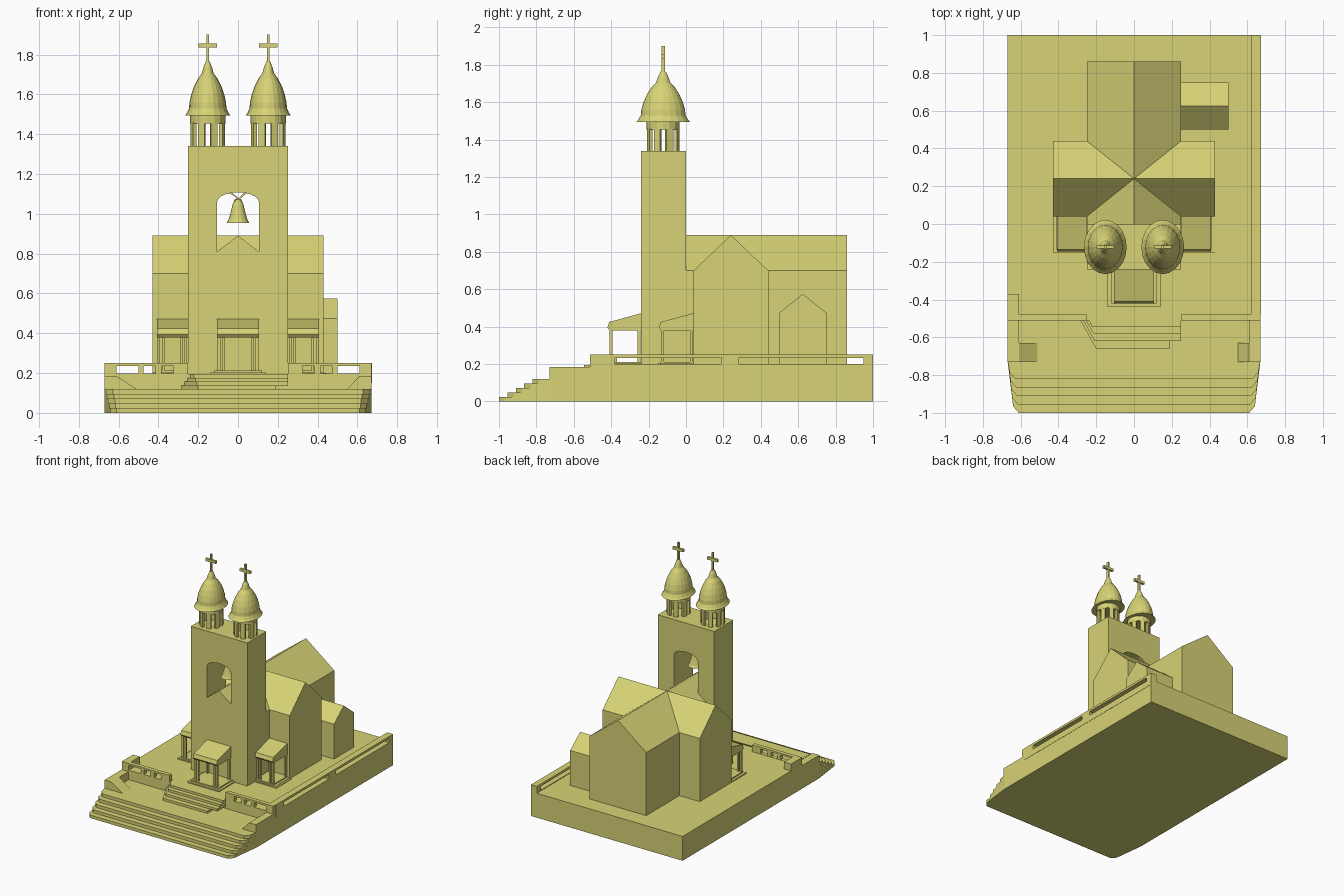
import bpy, bmesh, math
from mathutils import Matrix, Vector

if "Cube" in bpy.data.objects:
    bpy.data.objects.remove(bpy.data.objects["Cube"])

mat = bpy.data.materials.new("pale_yellow")
mat.diffuse_color = (0.68, 0.65, 0.18, 1)
mat.use_nodes = True
mat.node_tree.nodes["Principled BSDF"].inputs["Base Color"].default_value = mat.diffuse_color


def add(name, mesh):
    ob = bpy.data.objects.new(name, mesh)
    mesh.materials.clear()
    mesh.materials.append(mat)
    for p in mesh.polygons:
        p.use_smooth = False
        p.material_index = 0
    bpy.context.collection.objects.link(ob)
    return ob


def box(name, x0, x1, y0, y1, z0, z1, turn=0):
    bm = bmesh.new()
    bmesh.ops.create_cube(bm, size=1)
    c = Vector(((x0 + x1) / 2, (y0 + y1) / 2, (z0 + z1) / 2))
    size = Matrix.Diagonal((x1 - x0, y1 - y0, z1 - z0, 1))
    bm.transform(Matrix.Translation(c) @ Matrix.Rotation(turn, 4, 'Z') @ size)
    me = bpy.data.meshes.new(name)
    bm.to_mesh(me)
    bm.free()
    return add(name, me)


def prism(name, axis, a, b, outline, holes=()):
    """Filled outline (with holes) extruded along an axis from a to b."""
    cu = bpy.data.curves.new(name, 'CURVE')
    cu.dimensions = '2D'
    cu.fill_mode = 'BOTH'
    cu.extrude = (b - a) / 2
    for pts in (outline, *holes):
        sp = cu.splines.new('POLY')
        sp.points.add(len(pts) - 1)
        for p, (u, v) in zip(sp.points, pts):
            p.co = (u, v, 0, 1)
        sp.use_cyclic_u = True
    tmp = bpy.data.objects.new(name + "_curve", cu)
    bpy.context.collection.objects.link(tmp)
    dg = bpy.context.evaluated_depsgraph_get()
    me = bpy.data.meshes.new_from_object(tmp.evaluated_get(dg))
    bpy.data.objects.remove(tmp)
    m = (a + b) / 2
    rows = {'x': ((0, 0, 1, m), (1, 0, 0, 0), (0, 1, 0, 0)),
            'y': ((1, 0, 0, 0), (0, 0, -1, m), (0, 1, 0, 0)),
            'z': ((1, 0, 0, 0), (0, 1, 0, 0), (0, 0, 1, m))}[axis]
    me.transform(Matrix((*rows, (0, 0, 0, 1))))
    me.name = name
    return add(name, me)


def lathe(name, x, y, profile, n, stretch=1):
    bm = bmesh.new()
    rings = [[bm.verts.new((x + r * math.cos(2 * math.pi * i / n),
                            y + r * stretch * math.sin(2 * math.pi * i / n), z))
              for i in range(n)] for r, z in profile]
    for lo, hi in zip(rings, rings[1:]):
        for i in range(n):
            j = (i + 1) % n
            bm.faces.new((lo[i], lo[j], hi[j], hi[i]))
    bm.faces.new(rings[0][::-1])
    bm.faces.new(rings[-1])
    me = bpy.data.meshes.new(name)
    bm.to_mesh(me)
    bm.free()
    return add(name, me)


def rect(u0, u1, v0, v1):
    return [(u0, v0), (u1, v0), (u1, v1), (u0, v1)]


def gable(c, w, z0, eave, ridge):
    return [(c - w, z0), (c + w, z0), (c + w, eave), (c, ridge), (c - w, eave)]


T = 0.195  # terrace height

# Terrace and wide front steps
box("terrace", -.67, .67, -.51, 1, 0, T)
for i in range(5):
    yf, w = -1 + .045 * i, .64 + .0045 * i
    half = [(.67, -.51), (.67, -.72), (w, yf + .035), (w - .03, yf)]
    prism("front_step", 'z', .024 * i, .024 * (i + 1),
          half + [(-x, y) for x, y in half[::-1]])

# Central stairs up to the terrace
for i in range(4):
    yf, xr = (-.66, -.62, -.58, -.545)[i], (.19 if i == 0 else .25)
    prism("centre_step", 'z', .12 + .01875 * i, .12 + .01875 * (i + 1),
          [(-.29 + .015 * i, -.5), (-.2 - .007 * i, yf), (xr, yf), (xr, -.5)])

# Pierced front walls, side blocks and wedges
for s, w in ((-1, .1), (1, .06)):
    def fx(a, b):
        return sorted((s * a, s * b))
    holes = [rect(*fx(a, b), T + .002, .235)
             for a, b in ((.325, .385), (.415, .475), (.50, .61))]
    prism("front_wall", 'y', -.512, -.48, rect(*fx(.25, .67), .12, .25), holes)
    box("end_block", *fx(.61, .67), -.73, -.51, .12, .185)
    prism("wedge", 'y', -.73, -.63,
          [(s * .61, .12), (s * .61, .185), (s * (.61 - w), .12)])
box("left_return_wall", -.67, -.61, -.48, -.37, T, .25)
prism("right_wall", 'x', .62, .672, rect(-.48, 1, .15, .25),
      [rect(-.38, .19, .2, .232), rect(.28, .95, .2, .232)])

# Church body: nave, transept and side room
prism("nave", 'y', 0, .86, gable(0, .25, T, .70, .89))
prism("transept", 'x', -.43, .43, gable(.24, .2, T, .70, .89))
prism("side_room", 'x', .25, .5, gable(.625, .125, T, .475, .575))

# Front tower with arched bell opening
arch = [(.105 * math.cos(t), 1.06 + .048 * math.sin(t))
        for t in (math.pi * i / 10 for i in range(11))]
prism("tower", 'y', -.24, 0, rect(-.25, .25, T, 1.34),
      [[(-.105, .81), (0, .89), (.105, .81)] + arch])

# Bell and its crossed hanger
lathe("bell", 0, -.12, [(.056, .955), (.046, .975), (.036, 1.01), (.028, 1.045),
                        (.018, 1.07), (.006, 1.08)], 16)
for s in (-1, 1):
    prism("bell_hanger", 'y', -.135, -.105,
          [(s * .045, 1.105), (s * .028, 1.105), (-s * .014, 1.055), (-s * .02, 1.065)])

# Twin belfries: pillars, ring, stretched dome and cross
dome = [(.085, 1.497), (.113, 1.495), (.104, 1.508), (.094, 1.53), (.092, 1.56),
        (.083, 1.60), (.069, 1.64), (.049, 1.68), (.030, 1.705), (.022, 1.735),
        (.010, 1.765)]
for s in (-1, 1):
    cx, cy = s * .152, -.122
    for k in range(8):
        a = math.pi / 4 * (k + .5)
        px, py = cx + .077 * math.cos(a), cy + .077 * math.sin(a)
        box("belfry_pillar", px - .009, px + .009, py - .017, py + .017,
            1.34, 1.46, a)
    lathe("belfry_ring", cx, cy, [(.088, 1.455), (.088, 1.50)], 16)
    lathe("dome", cx, cy, dome, 20, 1.27)
    box("cross_post", cx - .006, cx + .006, cy - .009, cy + .009, 1.75, 1.9)
    box("cross_bar", cx - .046, cx + .046, cy - .009, cy + .009, 1.835, 1.856)


# Porches: lean-to roof on slim posts
def porch(name, cx, w, yf, yb):
    prism(name + "_roof", 'x', cx - w, cx + w,
          [(yf + .012, .38), (yf, .395), (yf + .01, .425), (yb, .472),
           (yb, .42), (yf + .03, .40), (yf + .03, .38)])
    for s in (-1, 1):
        x = cx + s * (w - .01)
        box(name + "_beam", x - .01, x + .01, yf + .012, yb, .38, .425)
        prism(name + "_gusset", 'x', x - .01, x + .01,
              [(yf + .015, .42), (yb, .42), (yb, .468)])
        for dx, y in ((0, yf + .02), (-.022, yf + .02), (0, yb - .01)):
            px = x + s * dx
            box(name + "_post", px - .007, px + .007, y - .008, y + .008, T, .40)


porch("main_porch", 0, .105, -.42, -.24)
box("main_porch_step", -.14, .14, -.44, -.24, T, .203)
box("main_porch_floor", -.12, .12, -.42, -.24, T, .212)
for s in (-1, 1):
    porch("side_porch", s * .33, .078, -.145, .04)
    x0, x1 = sorted((s * .25, s * .43))
    box("side_porch_step", x0, x1, -.15, .04, T, .203)
    x0, x1 = sorted((s * .25, s * .41))
    box("side_porch_floor", x0, x1, -.135, .04, T, .212)
box("side_porch_edge", .43, .445, -.155, .04, T, .2)
